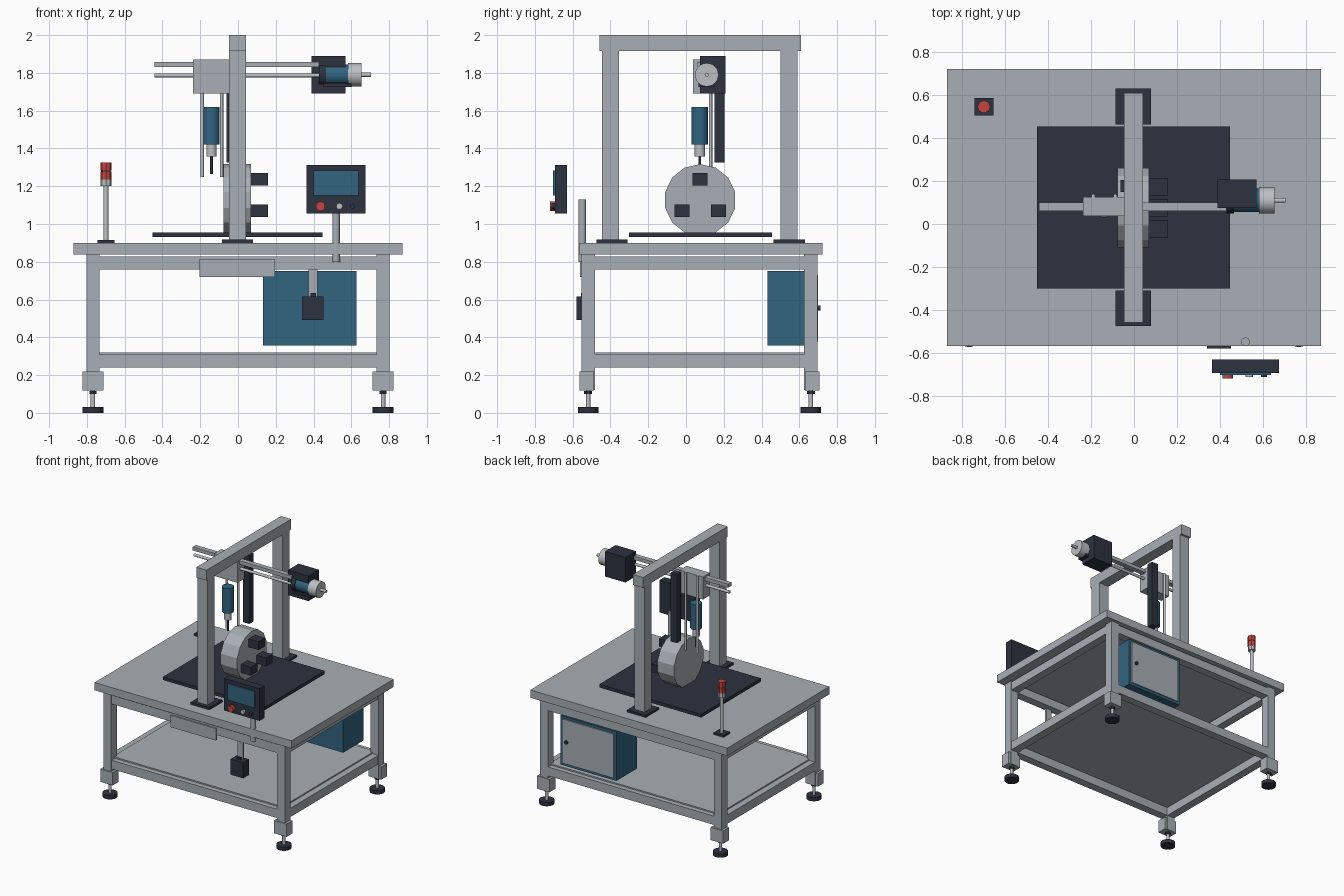
import bpy, bmesh, math
from mathutils import Matrix, Vector

if "Cube" in bpy.data.objects:
    bpy.data.objects.remove(bpy.data.objects["Cube"])


def material(name, color):
    m = bpy.data.materials.new(name)
    m.diffuse_color = (*color, 1)
    m.use_nodes = True
    m.node_tree.nodes["Principled BSDF"].inputs["Base Color"].default_value = m.diffuse_color
    return m


GREY = material("painted_grey", (0.39, 0.43, 0.46))
STEEL = material("bright_steel", (0.50, 0.53, 0.55))
DARK = material("dark_slate", (0.025, 0.032, 0.05))
BLUE = material("machine_blue", (0.032, 0.13, 0.22))
RED = material("signal_red", (0.55, 0.06, 0.05))


def finish(name, bm, mat, smooth=False):
    mesh = bpy.data.meshes.new(name)
    bm.to_mesh(mesh)
    bm.free()
    mesh.materials.append(mat)
    ob = bpy.data.objects.new(name, mesh)
    bpy.context.collection.objects.link(ob)
    if smooth:
        bpy.ops.object.select_all(action='DESELECT')
        ob.select_set(True)
        bpy.context.view_layer.objects.active = ob
        bpy.ops.object.shade_smooth_by_angle(angle=math.radians(35))
    return ob


def box(name, x, y, z, mat):
    """Box from (min, max) ranges on each axis."""
    bm = bmesh.new()
    size = [r[1] - r[0] for r in (x, y, z)]
    mid = Vector([(r[0] + r[1]) / 2 for r in (x, y, z)])
    bmesh.ops.create_cube(bm, size=1, matrix=Matrix.Translation(mid) @ Matrix.Diagonal((*size, 1)))
    return finish(name, bm, mat)


def rod(name, a, b, r, mat, r2=None, sides=24):
    """Cylinder or cone from point a to point b."""
    a, b = Vector(a), Vector(b)
    rot = (b - a).to_track_quat('Z', 'Y').to_matrix().to_4x4()
    bm = bmesh.new()
    bmesh.ops.create_cone(bm, cap_ends=True, segments=sides, radius1=r,
                          radius2=r if r2 is None else r2, depth=(b - a).length,
                          matrix=Matrix.Translation((a + b) / 2) @ rot)
    return finish(name, bm, mat, sides > 16)


# Table top and lower shelf
box("table_top", (-0.87, 0.87), (-0.567, 0.722), (0.838, 0.90), GREY)
box("lower_shelf", (-0.75, 0.75), (-0.51, 0.655), (0.308, 0.32), GREY)

# Legs with foot brackets and levelling feet
LX, FY, BY = 0.768, -0.518, 0.661
for sx, side in ((-1, "left"), (1, "right")):
    for y, end, out in ((FY, "front", -1), (BY, "back", 1)):
        x = sx * LX
        tag = f"{end}_{side}"
        box(f"leg_{tag}", (x - 0.035, x + 0.035), (y - 0.035, y + 0.035), (0.12, 0.838), GREY)
        box(f"foot_bracket_{tag}", (x - 0.055, x + 0.055),
            sorted((y - out * 0.03, y + out * 0.045)), (0.118, 0.22), GREY)
        rod(f"foot_pad_{tag}", (x, y, 0), (x, y, 0.03), 0.055, DARK)
        rod(f"foot_stem_{tag}", (x, y, 0.03), (x, y, 0.12), 0.012, STEEL)
        rod(f"foot_nut_{tag}", (x, y, 0.1), (x, y, 0.115), 0.021, DARK, sides=6)

# Upper and lower frame beams
for level, z in (("upper", (0.76, 0.828)), ("lower", (0.24, 0.31))):
    for y, end in ((FY, "front"), (BY, "back")):
        box(f"{level}_beam_{end}", (-LX + 0.035, LX - 0.035), (y - 0.033, y + 0.033), z, GREY)
    for sx, side in ((-1, "left"), (1, "right")):
        x = sx * LX
        box(f"{level}_beam_{side}", (x - 0.033, x + 0.033), (FY + 0.035, BY - 0.035), z, GREY)

# Drawer front below the table
box("drawer_front", (-0.203, 0.197), (-0.562, -0.545), (0.72, 0.815), GREY)

# Foot switch box hanging on a bracket
box("switch_bracket", (0.372, 0.422), (-0.54, -0.525), (0.617, 0.80), GREY)
box("switch_gland", (0.385, 0.412), (-0.556, -0.525), (0.617, 0.635), DARK)
box("switch_box", (0.34, 0.452), (-0.58, -0.505), (0.493, 0.617), DARK)

# Electrical cabinet under the table, door at the back
box("cabinet", (0.132, 0.627), (0.432, 0.69), (0.358, 0.75), BLUE)
box("cabinet_door", (0.152, 0.607), (0.69, 0.699), (0.378, 0.73), GREY)
rod("cabinet_knob", (0.565, 0.699, 0.555), (0.565, 0.712, 0.555), 0.014, DARK)

# Machine bed plate
box("bed_plate", (-0.452, 0.448), (-0.301, 0.454), (0.93, 0.956), DARK)

# Gantry portal
for y, end in ((-0.4, "front"), (0.546, "back")):
    box(f"gantry_base_{end}", (-0.086, 0.08), (y + 0.01 - 0.085, y + 0.01 + 0.08) if y < 0
        else (y - 0.082, y + 0.085), (0.90, 0.917), DARK)
    box(f"gantry_post_{end}", (-0.047, 0.043), (y - 0.045, y + 0.045), (0.917, 1.92), GREY)
box("gantry_crossbeam", (-0.047, 0.043), (-0.459, 0.609), (1.917, 2.0), GREY)

# Chuck disc with three jaws
CY, CZ = 0.075, 1.127
rod("chuck_disc", (-0.077, CY, CZ), (0.07, CY, CZ), 0.19, GREY, sides=14)
for i, (dy, z) in enumerate(((0, 1.237), (-0.097, 1.07), (0.097, 1.07))):
    box(f"chuck_jaw_{i + 1}", (0.065, 0.158), (CY + dy - 0.04, CY + dy + 0.04),
        (z - 0.033, z + 0.033), DARK)

# Horizontal slide: rail, lead screw and carriage
box("slide_rail", (-0.442, 0.43), (0.06, 0.1), (1.83, 1.858), GREY)
rod("lead_screw", (-0.442, 0.08, 1.787), (0.45, 0.08, 1.787), 0.011, STEEL)
box("carriage", (-0.237, -0.03), (0.037, 0.125), (1.69, 1.87), GREY)
box("vertical_rail", (-0.062, -0.005), (0.15, 0.205), (1.325, 1.87), DARK)
for x, side in ((-0.19, "left"), (-0.087, "right")):
    rod(f"guide_rod_{side}", (x, 0.13, 1.25), (x, 0.13, 1.87), 0.009, STEEL)

# Drilling spindle
SX, SY = -0.14, 0.073
rod("spindle_body", (SX, SY, 1.42), (SX, SY, 1.62), 0.043, BLUE)
rod("spindle_collet", (SX, SY, 1.357), (SX, SY, 1.42), 0.027, STEEL)
rod("drill_bit", (SX, SY, 1.265), (SX, SY, 1.357), 0.007, DARK, sides=12)

# Slide drive motor
MY, MZ = 0.11, 1.79
box("drive_housing", (0.39, 0.57), (0.075, 0.208), (1.69, 1.89), DARK)
rod("motor_flange", (0.43, MY, MZ), (0.465, MY, MZ), 0.06, DARK)
rod("motor_body", (0.46, MY, MZ), (0.585, MY, MZ), 0.055, BLUE)
box("motor_base", (0.45, 0.6), (0.065, 0.15), (1.725, 1.745), DARK)
rod("motor_cap", (0.582, MY, MZ), (0.655, MY, MZ), 0.062, STEEL)
rod("motor_shaft", (0.655, MY, MZ), (0.705, MY, MZ), 0.011, STEEL)

# Signal tower
TX, TY = -0.699, 0.546
box("tower_base", (TX - 0.044, TX + 0.044), (TY - 0.04, TY + 0.04), (0.90, 0.915), DARK)
rod("tower_pole", (TX, TY, 0.915), (TX, TY, 1.2), 0.013, STEEL)
rod("tower_collar", (TX, TY, 1.2), (TX, TY, 1.235), 0.029, STEEL, sides=8)
for i, z in enumerate((1.235, 1.282)):
    rod(f"tower_lamp_{i + 1}", (TX, TY, z), (TX, TY, z + 0.043), 0.03, RED, sides=8)
rod("tower_spacer", (TX, TY, 1.276), (TX, TY, 1.284), 0.025, DARK, sides=8)

# Operator panel on a pole
rod("panel_pole", (0.519, -0.549, 0.80), (0.519, -0.549, 1.13), 0.02, GREY)
box("panel_case", (0.363, 0.676), (-0.694, -0.63), (1.055, 1.312), DARK)
box("panel_screen", (0.4, 0.637), (-0.703, -0.694), (1.152, 1.282), BLUE)
for name, x, r, tip, mat in (("stop_button", 0.436, 0.025, -0.72, RED),
                             ("start_button", 0.537, 0.017, -0.712, STEEL),
                             ("mode_button", 0.606, 0.014, -0.712, DARK)):
    rod(name, (x, -0.694, 1.094), (x, tip, 1.094), r, mat, sides=12)
